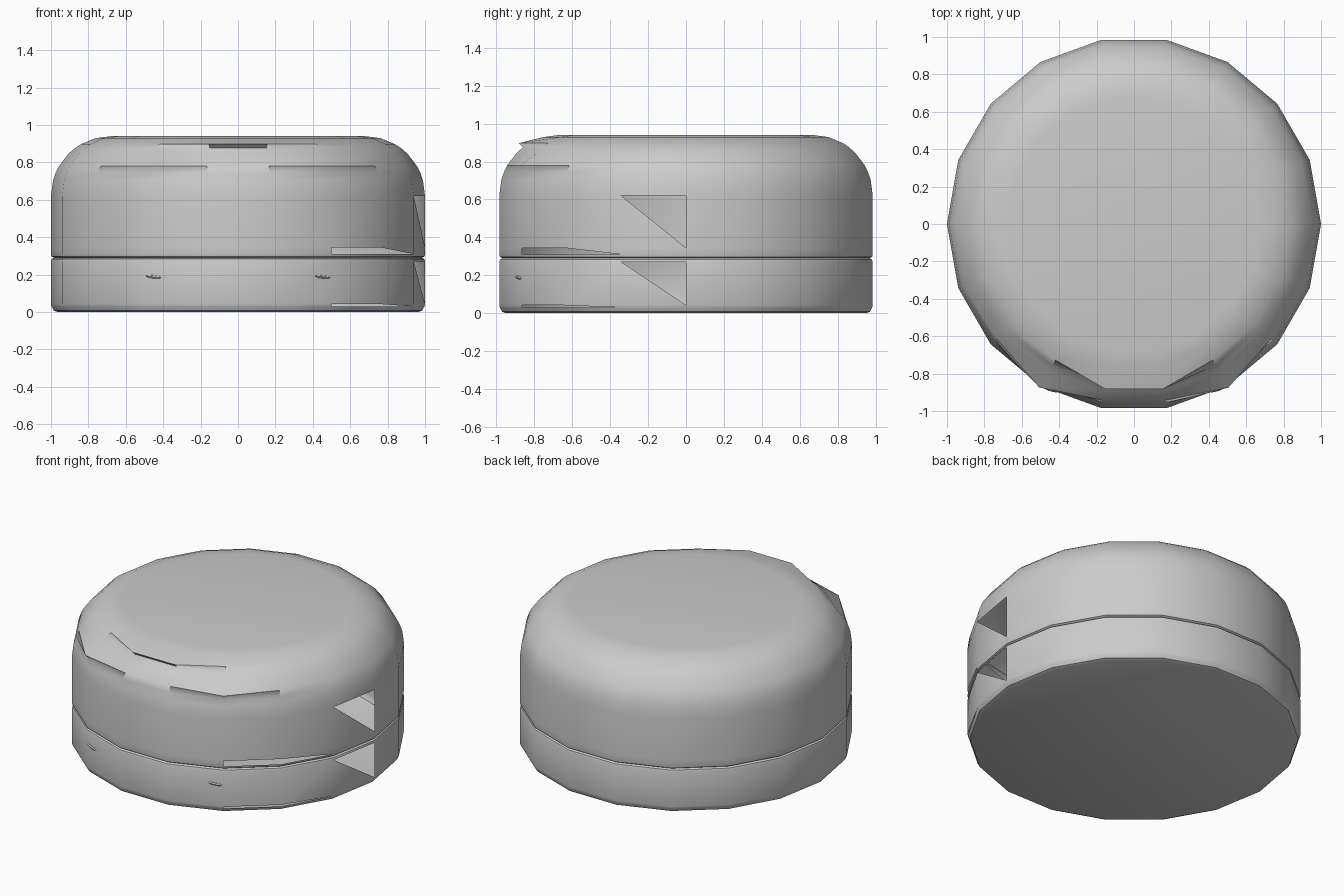
import bpy, bmesh, math

cube = bpy.data.objects.get("Cube")
if cube:
    bpy.data.objects.remove(cube)

SIDES = 18

grey = bpy.data.materials.new("plain grey")
grey.use_nodes = True
COLOUR = (0.6, 0.6, 0.6, 1)
grey.diffuse_color = COLOUR
grey.node_tree.nodes["Principled BSDF"].inputs["Base Color"].default_value = COLOUR


def finish(obj):
    obj.data.materials.append(grey)
    bpy.ops.object.select_all(action='DESELECT')
    obj.select_set(True)
    bpy.context.view_layer.objects.active = obj
    bpy.ops.object.shade_smooth_by_angle(angle=math.radians(35))


def shell(name, profile, cap, bumps, gaps):
    """Lathe (radius, z) rings; bumps push single points out, gaps leave openings."""
    bm = bmesh.new()
    rings = []
    for k, (r, z) in enumerate(profile):
        ring = []
        for i in range(SIDES):
            a = math.tau * i / SIDES
            rr = bumps.get((k, i), r)
            ring.append(bm.verts.new((rr * math.cos(a), rr * math.sin(a), z)))
        rings.append(ring)
    for k in range(len(rings) - 1):
        for i in range(SIDES):
            j = (i + 1) % SIDES
            a, b = rings[k][i], rings[k][j]
            c, d = rings[k + 1][j], rings[k + 1][i]
            gap = gaps.get((k, i))
            if gap == "whole":
                continue
            if gap == "upper":
                bm.faces.new((a, b, d))
            elif gap == "lower":
                bm.faces.new((b, c, d))
            else:
                bm.faces.new((a, b, c, d))
    if cap == "top":
        bm.faces.new(rings[-1])
    else:
        bm.faces.new(rings[0][::-1])
    mesh = bpy.data.meshes.new(name)
    bm.to_mesh(mesh)
    bm.free()
    obj = bpy.data.objects.new(name, mesh)
    bpy.context.collection.objects.link(obj)
    finish(obj)


# Base tray with a rounded lower edge and openings on the left side
base_profile = [(0.965, 0), (0.985, 0.008), (0.997, 0.03), (1, 0.042),
                (1, 0.27), (0.996, 0.283), (0.985, 0.29)]
shell("base", base_profile, "bottom", {},
      {(2, 15): "whole", (2, 16): "lower", (4 - 1, 17): "upper"})

# Domed lid: straight wall, quarter-round shoulder, flat top
RADIUS, WALL_TOP = 0.32, 0.62
lid_profile = [(0.985, 0.29), (0.997, 0.297), (1, 0.31), (1, 0.345)]
for deg in (0, 15, 23, 30, 45, 53, 60, 75, 90):
    t = math.radians(deg)
    lid_profile.append((1 - RADIUS + RADIUS * math.cos(t), WALL_TOP + RADIUS * math.sin(t)))
EYE_RING, BROW_RING = 7, 10
bumps = {(EYE_RING, 12): 1.01, (EYE_RING, 15): 1.01,
         (BROW_RING, 13): 0.895, (BROW_RING, 14): 0.895}
shell("lid", lid_profile, "top", bumps,
      {(2, 15): "whole", (2, 16): "lower", (3, 17): "upper"})

# Small flattened studs on the front of the base
for side, label in ((-1, "right"), (1, "left")):
    bpy.ops.mesh.primitive_uv_sphere_add(segments=8, ring_count=4, radius=1,
                                         location=(side * 0.45, -0.877, 0.188))
    stud = bpy.context.object
    stud.name = label + "_stud"
    stud.scale = (0.055, 0.016, 0.01)
    stud.rotation_euler = (0, math.radians(6), side * math.radians(20))
    finish(stud)
